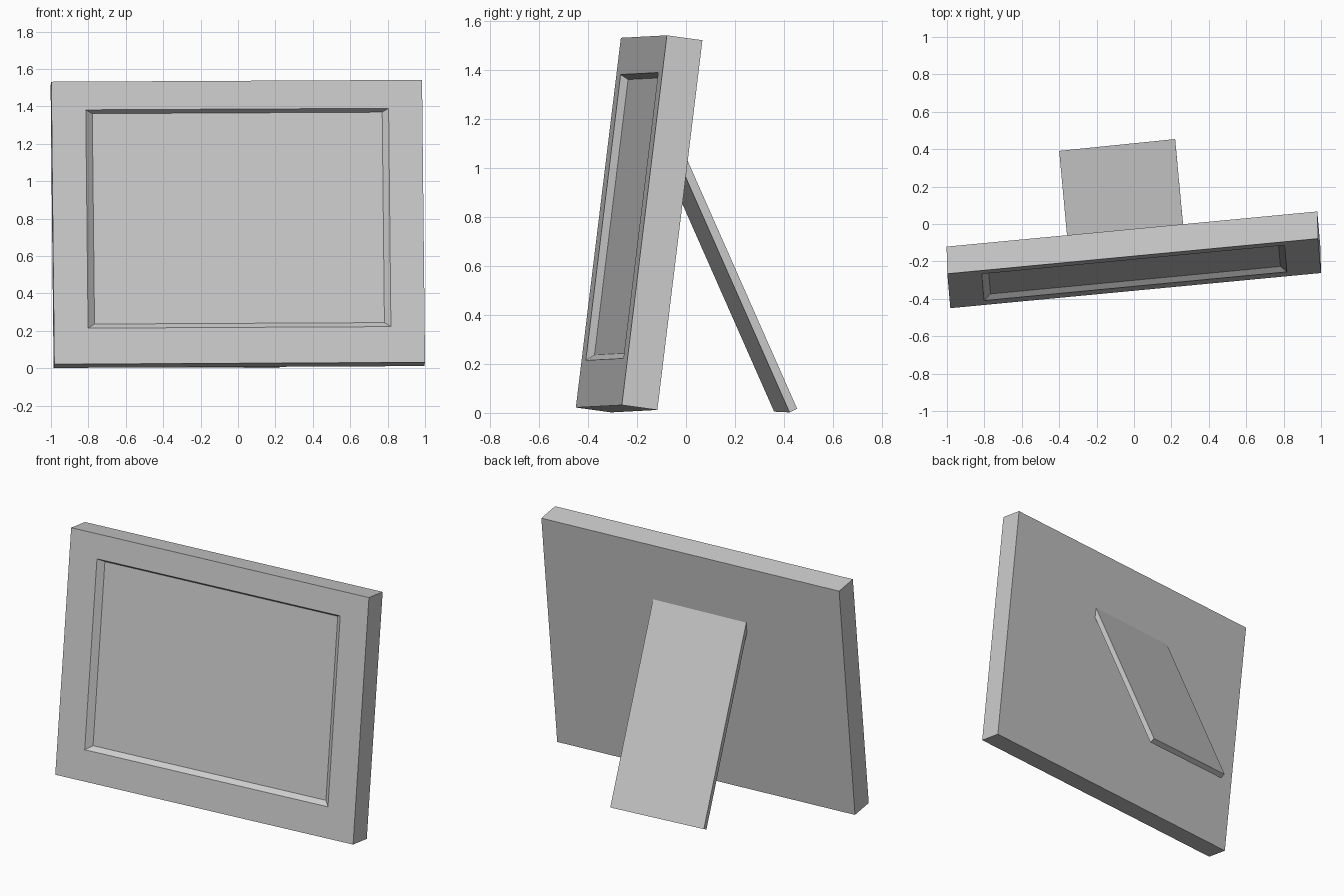
import bpy
import bmesh
from mathutils import Matrix, Vector

cube = bpy.data.objects.get("Cube")
if cube:
    bpy.data.objects.remove(cube, do_unlink=True)

GREY = (0.6, 0.6, 0.6, 1.0)
grey = bpy.data.materials.new("plain grey")
grey.use_nodes = True
grey.diffuse_color = GREY
grey.node_tree.nodes["Principled BSDF"].inputs["Base Color"].default_value = GREY


def slanted_box(name, corner, across, back, up, recess=None):
    """Unit box carried onto three edge vectors, optionally with a bevelled front recess."""
    bm = bmesh.new()
    bmesh.ops.create_cube(bm, size=1, matrix=Matrix.Translation((0.5, 0.5, 0.5)))
    if recess:
        front = min(bm.faces, key=lambda f: f.calc_center_median().y)
        # Rim of the opening, then the smaller sunken panel
        for left, right, low, high, depth in recess:
            bmesh.ops.inset_individual(bm, faces=[front], thickness=0.01)
            mid = front.calc_center_median()
            for v in front.verts:
                v.co = (left if v.co.x < mid.x else right, depth,
                        low if v.co.z < mid.z else high)
    # Columns are the box edges in space
    frame = Matrix((across, back, up)).transposed().to_4x4()
    bm.transform(Matrix.Translation(Vector(corner)) @ frame)
    bmesh.ops.recalc_face_normals(bm, faces=bm.faces)
    mesh = bpy.data.meshes.new(name)
    bm.to_mesh(mesh)
    bm.free()
    mesh.materials.append(grey)
    obj = bpy.data.objects.new(name, mesh)
    bpy.context.collection.objects.link(obj)
    return obj


# Leaning frame with its sunken picture panel
slanted_box("picture_frame", corner=(-0.982, -0.45, 0.022),
            across=(1.982, 0.188, 0.01), back=(-0.004, 0.145, -0.02),
            up=(-0.016, 0.184, 1.51),
            recess=[(0.092, 0.909, 0.127, 0.9, 0.0),
                    (0.11, 0.892, 0.144, 0.889, 0.2)])

# Easel leg propping the back
slanted_box("back_stand", corner=(-0.397, 0.36, 0.005),
            across=(0.62, 0.063, -0.003), back=(-0.003, 0.031, 0.015),
            up=(0.049, -0.53, 1.2))
